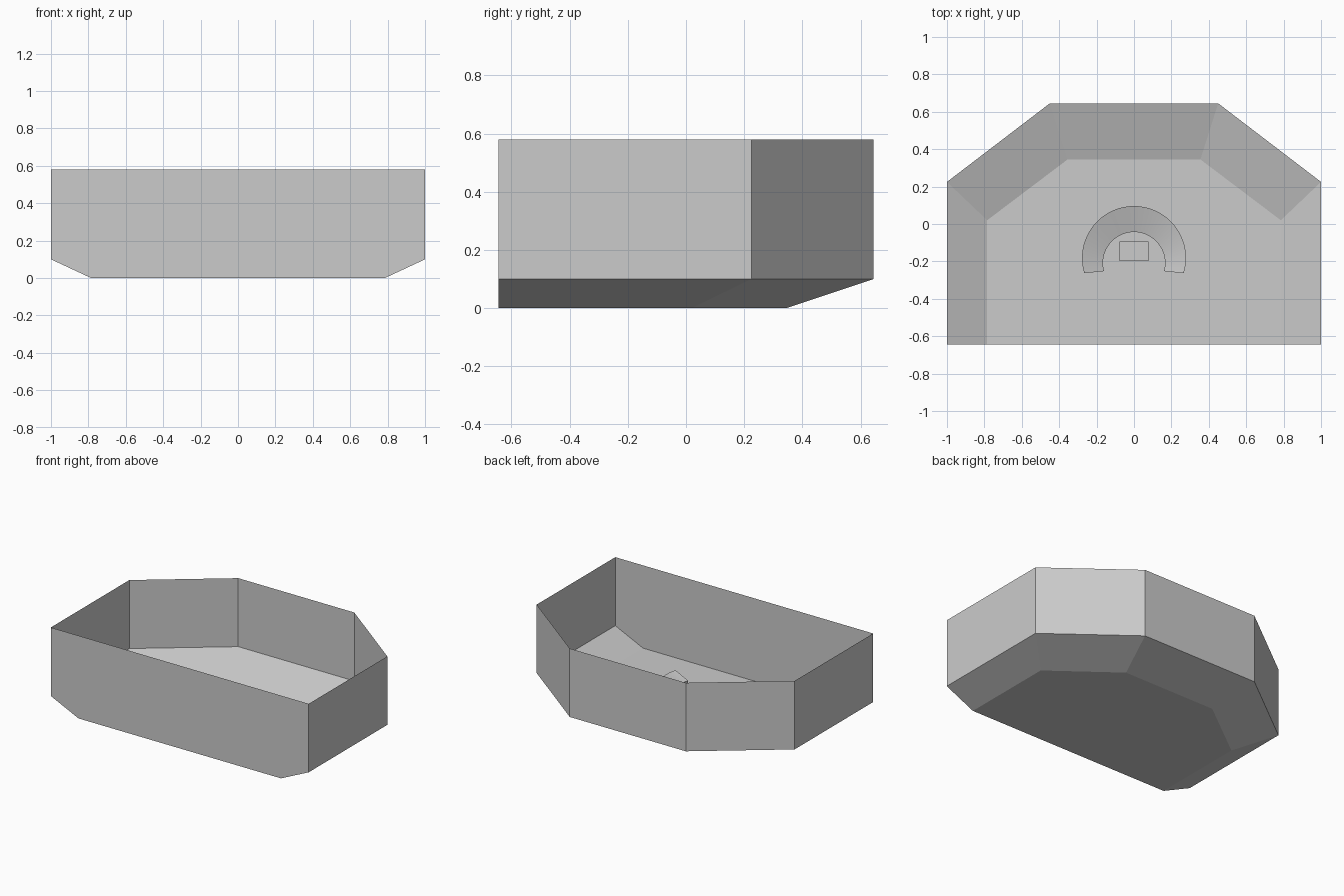
import bpy, bmesh, math

if "Cube" in bpy.data.objects:
    bpy.data.objects.remove(bpy.data.objects["Cube"])


def make_object(name, bm):
    bmesh.ops.recalc_face_normals(bm, faces=bm.faces)
    mesh = bpy.data.meshes.new(name)
    bm.to_mesh(mesh)
    bm.free()
    ob = bpy.data.objects.new(name, mesh)
    bpy.context.collection.objects.link(ob)
    return ob


def mirrored(half):
    """Right half of an outline, front to back, completed to a full loop."""
    return half + [(-x, y) for x, y in reversed(half)]


def bridge(bm, a, b, closed=True):
    n = len(a)
    for i in range(n if closed else n - 1):
        j = (i + 1) % n
        bm.faces.new((a[i], a[j], b[j], b[i]))


# Room shell: thin walls, sloped skirt and flat floor, open at the top
wide = mirrored([(1, -0.645), (1, 0.225), (0.45, 0.645)])
narrow = mirrored([(0.785, -0.645), (0.785, 0.02), (0.355, 0.345)])
bm = bmesh.new()
floor, skirt, rim = [[bm.verts.new((x, y, z)) for x, y in outline]
                     for outline, z in ((narrow, 0), (wide, 0.1), (wide, 0.58))]
bm.faces.new(floor)
bridge(bm, floor, skirt)
bridge(bm, skirt, rim)
make_object("room_shell", bm)

# Horseshoe console: upright sides, top sloping down towards the seat
SEGMENTS = 40
profile = [(0.278, -0.182, 17, 0.0), (0.278, -0.182, 17, 0.13),
           (0.166, -0.209, 15, 0.09), (0.166, -0.209, 15, 0.0)]
bm = bmesh.new()
rows = []
for radius, cy, overrun, z in profile:
    row = []
    for i in range(SEGMENTS + 1):
        a = math.radians(-overrun + (180 + 2 * overrun) * i / SEGMENTS)
        row.append(bm.verts.new((radius * math.cos(a), cy + radius * math.sin(a), z)))
    rows.append(row)
for k in range(4):
    bridge(bm, rows[k], rows[(k + 1) % 4], closed=False)
for end in (0, -1):
    bm.faces.new([row[end] for row in rows])
console = make_object("console", bm)
bpy.context.view_layer.objects.active = console
console.select_set(True)
bpy.ops.object.shade_smooth_by_angle(angle=math.radians(15))

# Seat block inside the horseshoe
bpy.ops.mesh.primitive_cube_add(size=1, location=(0, -0.145, 0.035))
seat = bpy.context.object
seat.name = "seat_block"
seat.scale = (0.156, 0.105, 0.07)
